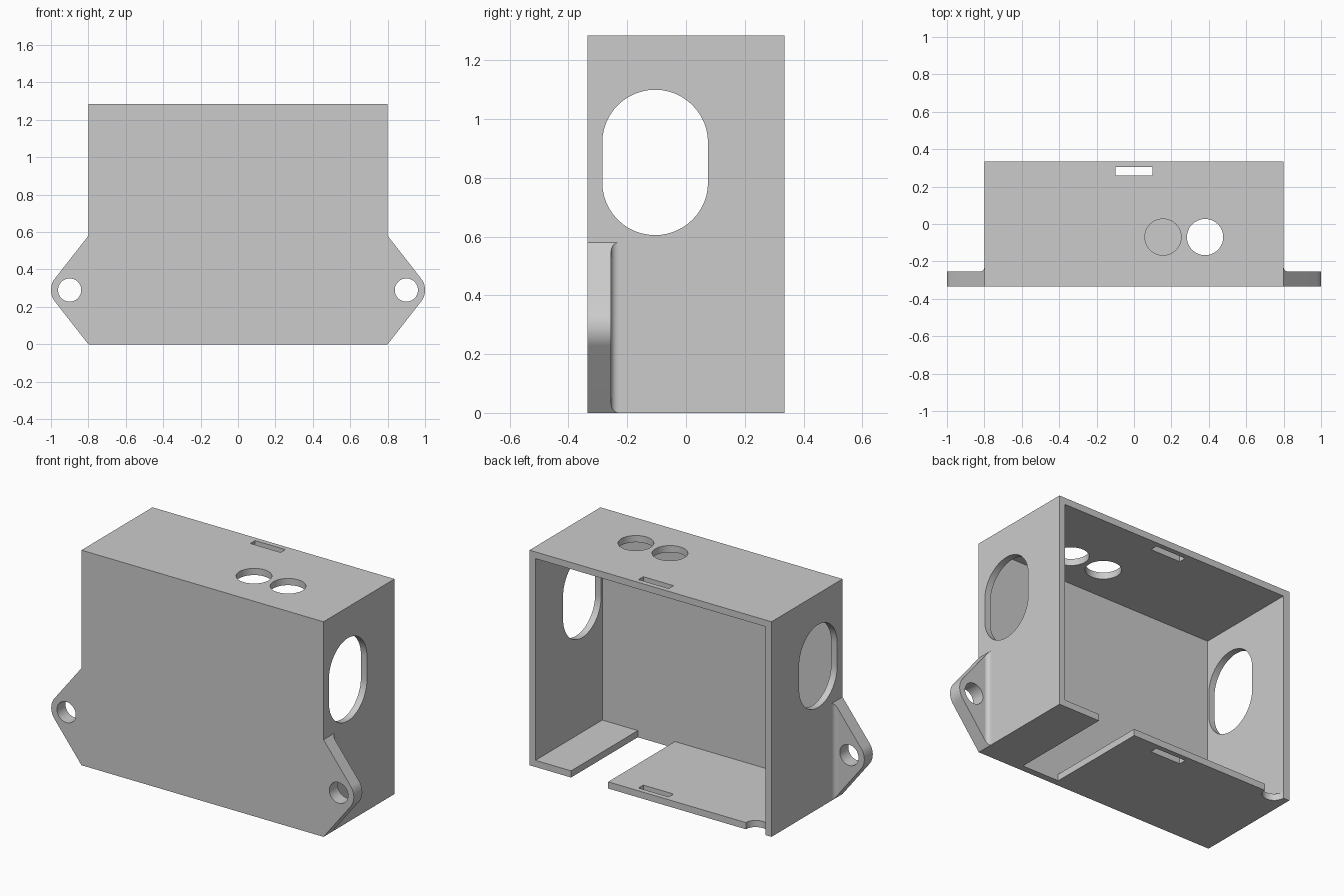
import bpy, bmesh, math

if "Cube" in bpy.data.objects:
    bpy.data.objects.remove(bpy.data.objects["Cube"])

grey = bpy.data.materials.new("plain grey")
grey.diffuse_color = (0.6, 0.6, 0.6, 1)
grey.use_nodes = True
grey.node_tree.nodes["Principled BSDF"].inputs["Base Color"].default_value = grey.diffuse_color

HX, HY, H, T = 0.8, 0.335, 1.285, 0.04      # half width, half depth, height, wall


def prism(name, pts, axis, lo, hi):
    """Extrude a closed 2D outline along an axis (outline uses the other two axes in order)."""
    def place(p, h):
        c = list(p)
        c.insert("xyz".index(axis), h)
        return c
    bm = bmesh.new()
    a = [bm.verts.new(place(p, lo)) for p in pts]
    b = [bm.verts.new(place(p, hi)) for p in pts]
    bm.faces.new(a)
    bm.faces.new(b)
    for i in range(len(pts)):
        j = (i + 1) % len(pts)
        bm.faces.new((a[i], a[j], b[j], b[i]))
    return finish(name, bm)


def finish(name, bm):
    bmesh.ops.recalc_face_normals(bm, faces=bm.faces)
    me = bpy.data.meshes.new(name)
    bm.to_mesh(me)
    bm.free()
    me.materials.append(grey)
    ob = bpy.data.objects.new(name, me)
    bpy.context.collection.objects.link(ob)
    return ob


def rect(x0, x1, y0, y1):
    return [(x0, y0), (x1, y0), (x1, y1), (x0, y1)]


def arc(cx, cy, r, a0, a1, n):
    return [(cx + r * math.cos(math.radians(a0 + (a1 - a0) * i / n)),
             cy + r * math.sin(math.radians(a0 + (a1 - a0) * i / n))) for i in range(n + 1)]


def circle(cx, cy, r, n=48):
    return arc(cx, cy, r, 0, 360, n)[:-1]


def activate(ob):
    bpy.ops.object.select_all(action='DESELECT')
    ob.select_set(True)
    bpy.context.view_layer.objects.active = ob


def boolean(ob, other, op='DIFFERENCE'):
    activate(ob)
    m = ob.modifiers.new("bool", 'BOOLEAN')
    m.operation, m.object, m.solver = op, other, 'EXACT'
    bpy.ops.object.modifier_apply(modifier=m.name)
    bpy.data.objects.remove(other)


# Box shell, open at the back
box = prism("enclosure", rect(-HX, HX, -HY, HY), "z", 0, H)
boolean(box, prism("cavity", rect(-HX + T, HX - T, -HY + T, HY + 0.1), "z", T, H - T))

# Rounded slots through both side walls
oval = arc(-0.105, 0.92, 0.18, 0, 180, 24) + arc(-0.105, 0.785, 0.18, 180, 360, 24)
boolean(box, prism("side_slot", oval, "x", -1, 1))

# Two round holes in the lid
for x in (0.155, 0.38):
    boolean(box, prism("lid_hole", circle(x, -0.07, 0.097), "z", 1, 1.5))

# Latch slots through lid and floor
boolean(box, prism("latch_slot", rect(-0.1, 0.1, 0.26, 0.305), "z", -0.2, 1.5))

# Cable gap and round notch in the floor
boolean(box, prism("floor_gap", rect(0.28, 0.525, -HY + T, HY + 0.1), "z", -0.2, 0.2))
boolean(box, prism("floor_notch", circle(-0.695, HY, 0.065), "z", -0.2, 0.2))

# Mounting ears with a filleted root
EZ, ER, EX, EY = 0.29, 0.1, 0.9, -0.255     # ear centre height, tip radius, tip centre x, back face y
FR = 0.025                                  # root fillet
d = math.hypot(EX - HX, EZ)
tan_deg = math.degrees(math.atan2(EZ, HX - EX) - math.acos(ER / d))
tip = arc(EX, EZ, ER, -tan_deg, tan_deg, 20)
slope = (2 * EZ - tip[-1][1]) / (tip[-1][0] - HX)

for side, s in (("right", 1), ("left", -1)):
    outline = [(s * x, z) for x, z in [(HX, 0)] + tip + [(HX, 2 * EZ)]]
    ear = prism(side + "_ear", outline, "y", -HY, EY)
    boolean(ear, prism("ear_hole", [(s * x, z) for x, z in circle(EX, EZ, 0.062, 40)], "y", -1, 0))

    # Concave fillet strip, its ends trimmed to the sloping ear outline
    bm = bmesh.new()
    prof = [(HX, EY)] + arc(HX + FR, EY + FR, FR, 270, 180, 8)
    low = [bm.verts.new((s * x, y, slope * (x - HX))) for x, y in prof]
    top = [bm.verts.new((s * x, y, 2 * EZ - slope * (x - HX))) for x, y in prof]
    bm.faces.new(low)
    bm.faces.new(top)
    for i in range(len(prof)):
        j = (i + 1) % len(prof)
        bm.faces.new((low[i], low[j], top[j], top[i]))
    finish(side + "_ear_fillet", bm)

# Smooth curved walls, keep hard edges crisp
for ob in list(bpy.context.scene.objects):
    activate(ob)
    bpy.ops.object.shade_smooth_by_angle(angle=math.radians(30))
